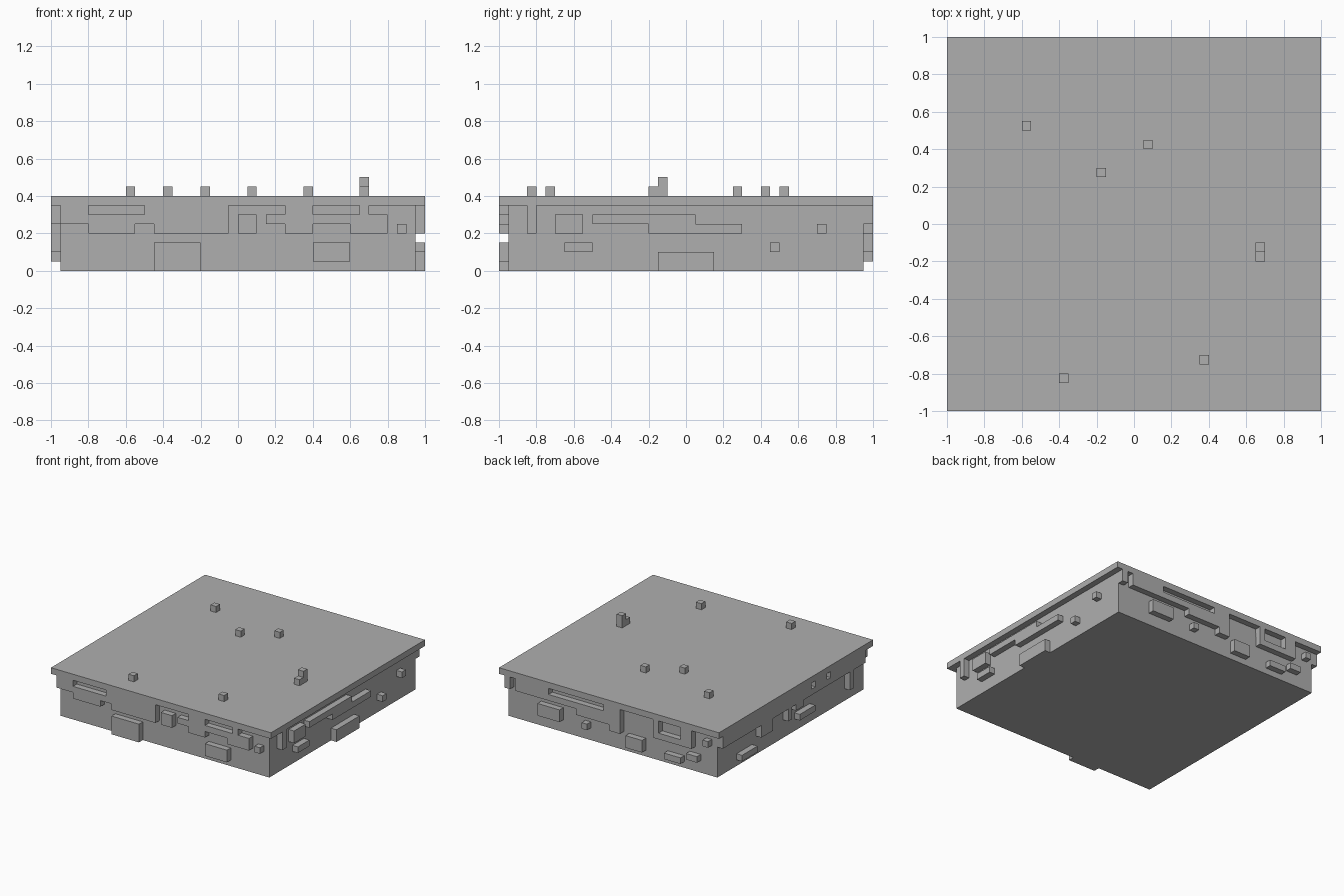
import bpy
import bmesh

UNIT = 0.05   # edge of one block
WALL = 19     # half width of the core, in blocks
EDGE = 20     # half width of the cover slab, in blocks

old = bpy.data.objects.get("Cube")
if old:
    bpy.data.objects.remove(old)

# One plain grey for everything
grey = bpy.data.materials.new("stone_grey")
grey.use_nodes = True
colour = (0.43, 0.43, 0.43, 1)
grey.diffuse_color = colour
grey.node_tree.nodes["Principled BSDF"].inputs["Base Color"].default_value = colour


def add_box(bm, low, high):
    """Add a box between two corners given in blocks."""
    made = bmesh.ops.create_cube(bm, size=1)
    for v in made["verts"]:
        for axis in range(3):
            middle = (low[axis] + high[axis]) / 2
            length = high[axis] - low[axis]
            v.co[axis] = (middle + v.co[axis] * length) * UNIT


def make_part(name, boxes):
    bm = bmesh.new()
    for low, high in boxes:
        add_box(bm, low, high)
    mesh = bpy.data.meshes.new(name)
    bm.to_mesh(mesh)
    bm.free()
    mesh.materials.append(grey)
    part = bpy.data.objects.new(name, mesh)
    bpy.context.collection.objects.link(part)
    return part


def make_relief(name, side, rectangles):
    """Raise rectangles (start, end, bottom, top) by one block from a wall."""
    axis, sign = side
    near, far = sorted((sign * WALL, sign * EDGE))
    boxes = []
    for start, end, bottom, top in rectangles:
        if axis == "y":
            boxes.append(((start, near, bottom), (end, far, top)))
        else:
            boxes.append(((near, start, bottom), (far, end, top)))
    make_part(name, boxes)


FRONT, BACK = ("y", -1), ("y", 1)
RIGHT, LEFT = ("x", 1), ("x", -1)

# Core and overhanging cover
make_part("core", [((-WALL, -WALL, 0), (WALL, WALL, 7))])
make_part("cover_slab", [((-EDGE, -EDGE, 7), (EDGE, EDGE, 8))])

# Front wall: ragged upper band with slots, then loose blocks
make_relief("front_band", FRONT, [
    (-19, -16, 5, 7), (-16, -11, 4, 6), (-11, -10, 5, 6), (-10, -9, 5, 7),
    (-9, -1, 4, 7), (3, 5, 5, 6), (5, 8, 4, 7), (8, 12, 5, 6),
    (12, 13, 4, 6), (13, 14, 4, 7), (14, 16, 4, 6)])
make_relief("front_blocks", FRONT, [
    (0, 2, 4, 6), (17, 18, 4, 5), (-9, -4, 0, 3), (8, 12, 1, 3)])

# Wall on the +x side: one hanging block, a stepped bar and loose blocks
make_relief("plus_x_hanging_block", RIGHT, [(-17, -16, 4, 7)])
make_relief("plus_x_bar", RIGHT, [(-10, 1, 5, 6), (-4, 6, 4, 5)])
make_relief("plus_x_blocks", RIGHT, [
    (-14, -11, 4, 6), (-13, -10, 2, 3), (-3, 3, 0, 2),
    (9, 10, 2, 3), (14, 15, 4, 5)])

# Back wall: long slotted band, a U-shaped band and loose blocks
make_relief("back_band", BACK, [
    (18, 19, 5, 7), (11, 17, 5, 7), (6, 11, 5, 6), (1, 6, 4, 6),
    (0, 1, 4, 7), (-2, 0, 3, 7)])
make_relief("back_u_band", BACK, [
    (-9, -8, 4, 7), (-13, -9, 4, 5), (-15, -13, 4, 7)])
make_relief("back_blocks", BACK, [
    (9, 13, 2, 4), (4, 5, 2, 3), (-6, -3, 1, 3), (-18, -17, 5, 6),
    (-13, -10, 1, 2), (-16, -14, 2, 3)])

# Wall on the -x side: continuous band with two small slots, loose blocks
make_relief("minus_x_band", LEFT, [
    (-4, 19, 5, 7), (-5, -4, 5, 6), (-8, -5, 5, 7), (-9, -8, 5, 6),
    (-18, -9, 5, 7), (1, 2, 3, 5), (-2, 0, 4, 5)])
make_relief("minus_x_blocks", LEFT, [
    (6, 9, 3, 5), (10, 14, 1, 2), (-5, -1, 2, 3), (-15, -14, 2, 5)])

# Small studs scattered on the cover: x, y and height in blocks
studs = [(-12, 10, 1), (1, 8, 1), (-4, 5, 1), (13, -4, 1), (13, -3, 2),
         (7, -15, 1), (-8, -17, 1)]
make_part("cover_studs", [((x, y, 8), (x + 1, y + 1, 8 + h)) for x, y, h in studs])
